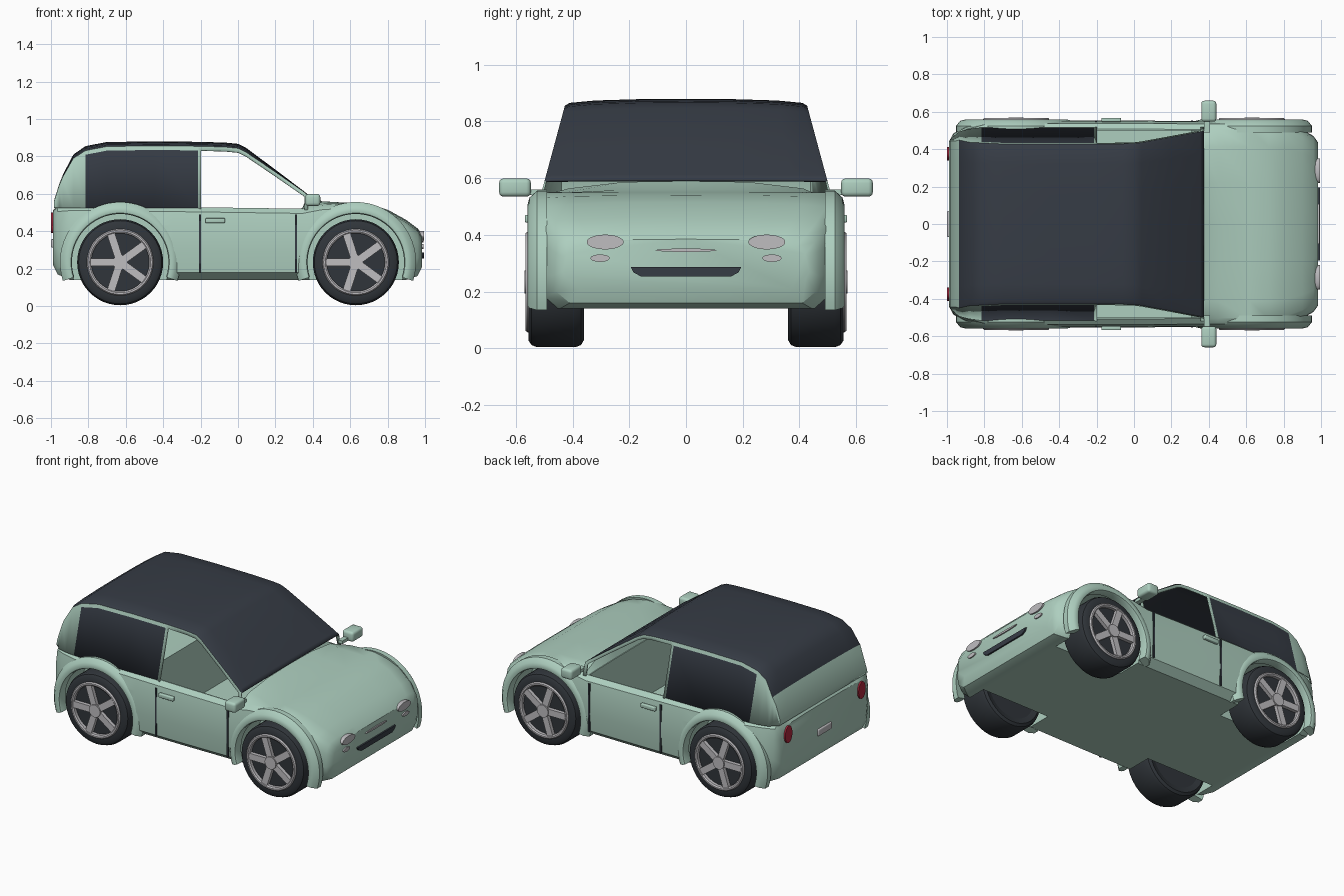
import bpy, bmesh, math
from mathutils import Matrix, Vector

if "Cube" in bpy.data.objects:
    bpy.data.objects.remove(bpy.data.objects["Cube"])


def material(name, rgb):
    m = bpy.data.materials.new(name)
    m.diffuse_color = (*rgb, 1)
    m.use_nodes = True
    m.node_tree.nodes["Principled BSDF"].inputs["Base Color"].default_value = m.diffuse_color
    return m


GREEN = material("mint_paint", (0.42, 0.62, 0.52))
DARK = material("dark_glass", (0.037, 0.045, 0.06))
TYRE = material("tyre_rubber", (0.03, 0.036, 0.043))
SILVER = material("silver", (0.52, 0.51, 0.53))
RED = material("red_lamp", (0.42, 0.02, 0.045))


def make(name, bm, *mats, angle=35, normals=True):
    if normals:
        bmesh.ops.recalc_face_normals(bm, faces=bm.faces)
    me = bpy.data.meshes.new(name)
    bm.to_mesh(me)
    bm.free()
    for m in mats:
        me.materials.append(m)
    ob = bpy.data.objects.new(name, me)
    bpy.context.collection.objects.link(ob)
    smooth(ob, angle)
    return ob


def smooth(ob, angle=35):
    ob.data.shade_smooth()
    ob.data.set_sharp_from_angle(angle=math.radians(angle))


def box(name, centre, size, mat, bevel=0.0):
    bm = bmesh.new()
    bmesh.ops.create_cube(bm, size=1, matrix=Matrix.Translation(centre) @ Matrix.Diagonal((*size, 1)))
    if bevel:
        bmesh.ops.bevel(bm, geom=bm.edges[:], offset=bevel, segments=3, profile=0.5, affect='EDGES')
    return make(name, bm, mat)


def disc(name, centre, radii, depth, axis, mat, seg=32):
    """Elliptical plate; radii are (horizontal, vertical), axis is X or Y."""
    bm = bmesh.new()
    turn = Matrix.Rotation(math.pi / 2, 4, 'X')
    if axis == 'X':
        turn = Matrix.Rotation(math.pi / 2, 4, 'Z') @ turn
    bmesh.ops.create_cone(bm, cap_ends=True, segments=seg, radius1=1, radius2=1, depth=1,
                          matrix=Matrix.Translation(centre) @ turn @ Matrix.Diagonal((*radii, depth, 1)))
    return make(name, bm, mat)


def revolve(name, cx, cz, side, profile, mat, a0=0, a1=360, seg=48):
    """Sweep a closed (radius, y) profile about a wheel axle."""
    bm = bmesh.new()
    full = a1 - a0 == 360
    rings = []
    for i in range(seg if full else seg + 1):
        a = math.radians(a0 + (a1 - a0) * i / seg)
        rings.append([bm.verts.new((cx + r * math.cos(a), side * y, cz + r * math.sin(a))) for r, y in profile])
    n = len(profile)
    for i in range(seg):
        p, q = rings[i], rings[(i + 1) % len(rings)]
        for j in range(n):
            bm.faces.new((p[j], p[(j + 1) % n], q[(j + 1) % n], q[j]))
    if not full:
        bm.faces.new(rings[0])
        bm.faces.new(rings[-1])
    return make(name, bm, mat)


# Lower body: x, half width, bottom, shoulder height, centre height
stations = [
    (-0.99, .44, .22, .50, .51), (-0.965, .485, .17, .53, .54), (-0.9, .52, .14, .535, .54),
    (-0.8, .546, .14, .535, .535), (-0.35, .553, .14, .53, .53), (0, .553, .14, .525, .525),
    (.345, .55, .14, .52, .525), (.37, .55, .14, .525, .59), (.45, .55, .14, .54, .56),
    (.62, .55, .14, .55, .55), (.72, .549, .14, .53, .54), (.8, .54, .14, .50, .515),
    (.9, .505, .14, .445, .46), (.96, .47, .16, .40, .415), (.985, .435, .21, .36, .385)]
bm = bmesh.new()
rings = []
for x, w, zb, zs, zc in stations:
    half = [(w - .06, zb), (w - .012, zb + .04), (w, zb + (zs - zb) * .4), (w - .003, zb + (zs - zb) * .75),
            (w - .015, zs - .025), (w - .045, zs), (w * .75, zs + (zc - zs) * .6), (w * .4, zs + (zc - zs) * .95)]
    loop = half + [(0, zc)] + [(-y, z) for y, z in reversed(half)]
    rings.append([bm.verts.new((x, y, z)) for y, z in loop])
for p, q in zip(rings, rings[1:]):
    n = len(p)
    for j in range(n):
        bm.faces.new((p[j], p[(j + 1) % n], q[(j + 1) % n], q[j]))
bm.faces.new(rings[0])
bm.faces.new(rings[-1])
body = make("lower_body", bm, GREEN)

# Hollow out the wheel wells and the cabin floor
WHEEL_X, WHEEL_Z = 0.63, 0.234
cutters = [box("cabin_cutter", (0, 0, .41), (.68, 1.0, .5), GREEN)]
for x in (-WHEEL_X, WHEEL_X):
    for s in (-1, 1):
        cutters.append(disc("well_cutter", (x, s * .48, WHEEL_Z), (.264, .264), .3, 'Y', GREEN, 64))
bpy.context.view_layer.objects.active = body
for c in cutters:
    mod = body.modifiers.new("cut", 'BOOLEAN')
    mod.operation, mod.object, mod.solver = 'DIFFERENCE', c, 'EXACT'
    bpy.ops.object.modifier_apply(modifier=mod.name)
for c in cutters:
    bpy.data.objects.remove(c)
smooth(body)

# Cabin shell: x, roof height, narrowing at the tail
cabin = [(-.985, .56, .065), (-.955, .655, .04), (-.935, .705, .022), (-.88, .81, .008), (-.815, .855, 0),
         (-.7, .877, 0), (-.45, .88, 0), (-.215, .878, 0), (-.198, .878, 0), (-.06, .873, 0),
         (0, .867, 0), (.04, .848, 0), (.2, .729, 0), (.355, .612, 0), (.375, .595, 0)]
bm = bmesh.new()
rings = []
for x, top, tail in cabin:
    def side_y(z):
        return .515 - tail - (z - .53) * .27
    crown = .024 * min(1, max(.15, (top - .58) / .27))
    edge = top - crown
    low = min(.515, edge - .015) if x > -.2 else .525
    sill = max(low, edge - .022)
    half = [(side_y(low), low), (side_y(sill), sill), (side_y(edge), edge)]
    y = side_y(edge)
    half += [(y * .96, edge + crown * .4), (y * .75, edge + crown * .75), (y * .4, top - crown * .06)]
    loop = half + [(0, top)] + [(-a, b) for a, b in reversed(half)]
    rings.append([bm.verts.new((x, a, b)) for a, b in loop])
last = len(rings[0]) - 2
for p, q, a, b in zip(rings, rings[1:], cabin, cabin[1:]):
    mid = (a[0] + b[0]) / 2
    for j in range(last + 1):
        wall = j in (0, last)
        if wall and -.198 < mid < .355:      # open front window
            continue
        f = bm.faces.new((p[j], q[j], q[j + 1], p[j + 1]))
        quarter_glass = wall and -.815 < mid < -.215
        roof = 2 <= j <= last - 2 and mid > -.935
        f.material_index = 1 if quarter_glass or roof else 0
bm.faces.new(rings[0])
shell = make("cabin_shell", bm, GREEN, DARK, angle=30)
mod = shell.modifiers.new("thickness", 'SOLIDIFY')
mod.thickness, mod.offset = .008, -1

# Wheels and wheel arches
TYRE_PROFILE = [(.17, .37), (.205, .36), (.222, .37), (.23, .39), (.23, .525), (.222, .545), (.205, .556), (.172, .556)]
RIM_PROFILE = [(.155, .53), (.155, .56), (.163, .566), (.172, .566), (.178, .558), (.178, .53)]
ARCH_PROFILE = [(.258, .50), (.258, .545), (.263, .555), (.275, .558), (.298, .552), (.322, .525), (.322, .49)]
for x, end in ((-WHEEL_X, "rear"), (WHEEL_X, "front")):
    for s, hand in ((-1, "right"), (1, "left")):
        tag = f"_{end}_{hand}"
        revolve("tyre" + tag, x, WHEEL_Z, s, TYRE_PROFILE, TYRE)
        revolve("rim" + tag, x, WHEEL_Z, s, RIM_PROFILE, SILVER)
        revolve("wheel_arch" + tag, x, WHEEL_Z, s, ARCH_PROFILE, GREEN, -18, 198, 40)
        disc("wheel_back" + tag, (x, s * .455, WHEEL_Z), (.172, .172), .17, 'Y', TYRE, 48)
        disc("hub" + tag, (x, s * .553, WHEEL_Z), (.04, .04), .034, 'Y', SILVER, 24)
        bm = bmesh.new()
        for k in range(5):
            a = math.pi + k * math.tau / 5
            place = Matrix.Translation((x, s * .55, WHEEL_Z)) @ Matrix.Rotation(-a, 4, 'Y')
            bmesh.ops.create_cube(bm, size=1, matrix=place @ Matrix.Translation((.09, 0, 0))
                                  @ Matrix.Diagonal((.145, .026, .042, 1)))
        make("spokes" + tag, bm, SILVER)

# Door seams, handles and mirrors
for s, hand in ((-1, "right"), (1, "left")):
    for x, end in ((-.203, "rear"), (.31, "front")):
        box(f"door_seam_{end}_{hand}", (x, s * .5495, .335), (.011, .009, .31), DARK)
    box("door_handle_" + hand, (-.122, s * .557, .457), (.105, .022, .026), GREEN, .005)
    box("mirror_" + hand, (.4, s * .603, .567), (.08, .112, .064), GREEN, .016)
    box("mirror_arm_" + hand, (.39, s * .53, .55), (.03, .08, .02), GREEN)

    # Lamps
    disc("headlamp_" + hand, (.98, s * .285, .375), (.065, .026), .03, 'X', SILVER)
    disc("fog_lamp_" + hand, (.982, s * .303, .318), (.034, .013), .022, 'X', SILVER)
    disc("tail_lamp_" + hand, (-.987, s * .375, .445), (.036, .055), .026, 'X', RED)

# Nose slot, lower grille and tailgate handle
disc("nose_slot", (.986, 0, .346), (.108, .006), .014, 'X', SILVER)
box("tailgate_handle", (-.991, 0, .335), (.018, .14, .045), SILVER, .007)
bm = bmesh.new()
outline = [(-.195, .287), (-.185, .268), (-.16, .254), (.16, .254), (.185, .268), (.195, .287)]
face = bm.faces.new([bm.verts.new((.98, y, z)) for y, z in outline])
new = bmesh.ops.extrude_face_region(bm, geom=[face])["geom"]
bmesh.ops.translate(bm, vec=Vector((.015, 0, 0)), verts=[g for g in new if isinstance(g, bmesh.types.BMVert)])
make("lower_grille", bm, DARK)
